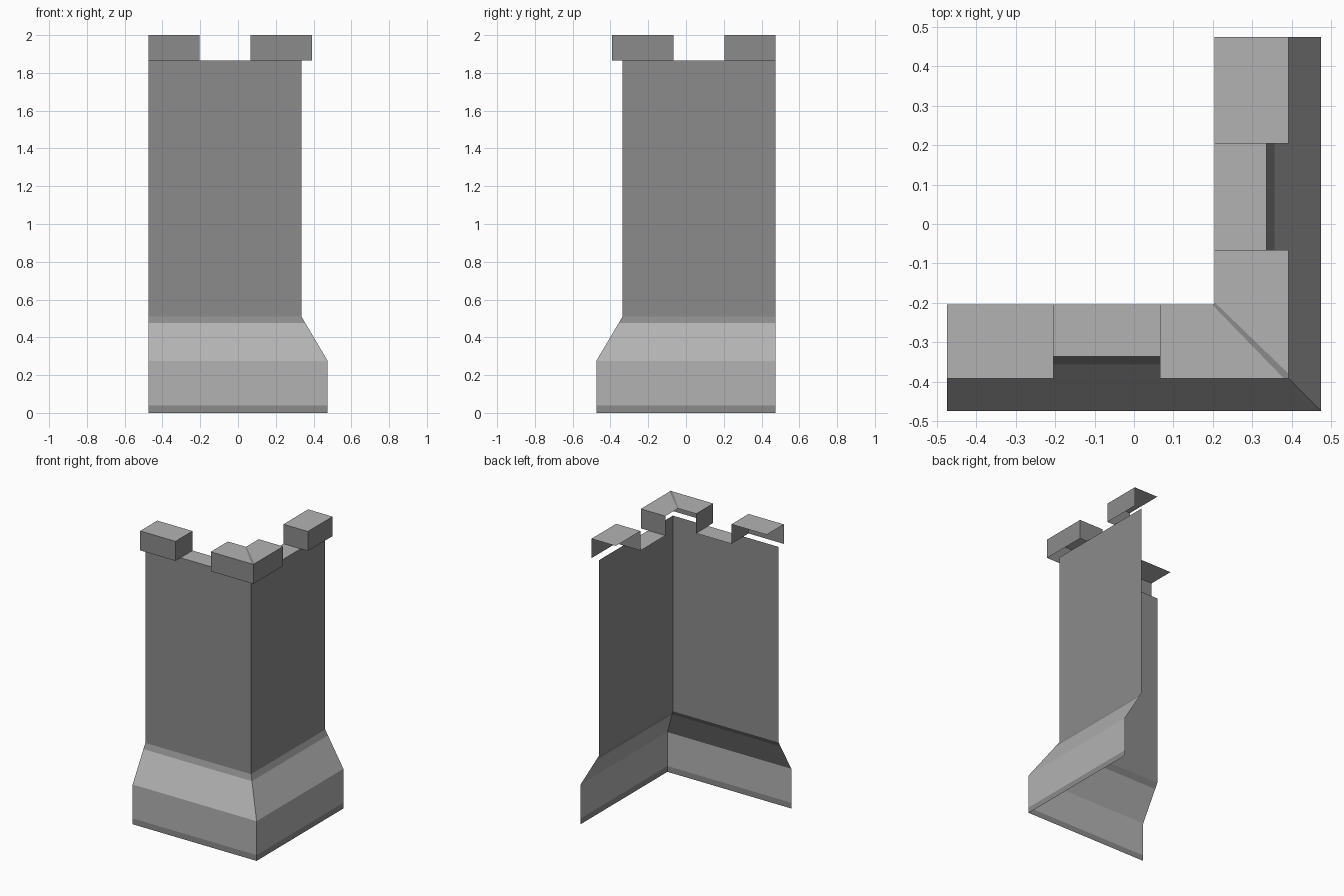
import bpy, bmesh

if "Cube" in bpy.data.objects:
    bpy.data.objects.remove(bpy.data.objects["Cube"])

END = 0.475      # cut end of each wall arm
WALL = 0.336     # wall face distance
OUT = 0.392      # battlement overhang
INN = 0.205      # inner battlement edge
Z0, Z1 = 1.865, 2.0


def make_mat(name, v):
    m = bpy.data.materials.new(name)
    m.diffuse_color = (v, v, v, 1)
    m.use_nodes = True
    m.node_tree.nodes["Principled BSDF"].inputs["Base Color"].default_value = m.diffuse_color
    return m


DARK = make_mat("dark stone", 0.26)
LIGHT = make_mat("light stone", 0.45)


def build(name, faces):
    """faces: list of (points, material index); each is mirrored over the corner diagonal."""
    bm = bmesh.new()
    for pts, mi in faces:
        for mirrored in (False, True):
            p = [(-y, -x, z) for x, y, z in reversed(pts)] if mirrored else pts
            f = bm.faces.new([bm.verts.new(c) for c in p])
            f.material_index = mi
    bmesh.ops.remove_doubles(bm, verts=bm.verts, dist=1e-4)
    me = bpy.data.meshes.new(name)
    bm.to_mesh(me)
    bm.free()
    me.materials.append(DARK)
    me.materials.append(LIGHT)
    ob = bpy.data.objects.new(name, me)
    bpy.context.collection.objects.link(ob)
    return ob


def strip(d0, z0, d1, z1, mi):
    """Front band from the cut end to the mitred corner."""
    return ([(-END, -d0, z0), (d0, -d0, z0), (d1, -d1, z1), (-END, -d1, z1)], mi)


def top(x0, x1, y0, z, mi=1):
    return ([(x0, y0, z), (x1, y0, z), (x1, -INN, z), (x0, -INN, z)], mi)


def side(x, facing):
    p = [(x, -OUT, Z0), (x, -INN, Z0), (x, -INN, Z1), (x, -OUT, Z1)]
    return (p if facing > 0 else p[::-1], 0)


def front(x0, x1):
    return ([(x0, -OUT, Z0), (x1, -OUT, Z0), (x1, -OUT, Z1), (x0, -OUT, Z1)], 0)


# flared base: dark foot line, light courses, dark upper edge
mid = END - (END - WALL) * 0.2 / 0.235
build("flared_base", [
    strip(END, 0, END, 0.04, 0),
    strip(END, 0.04, END, 0.275, 1),
    strip(END, 0.275, mid, 0.475, 1),
    strip(mid, 0.475, WALL, 0.51, 0),
])

# tall wall faces
build("corner_wall", [strip(WALL, 0.51, WALL, Z0, 0)])

# low floors in the gaps between merlons
build("gap_floor", [top(-0.205, 0.066, -WALL, Z0)])

# end merlons: open shells with front, side and top
build("end_merlon", [front(-END, -0.205), side(-0.205, 1),
                     top(-END, -0.205, -OUT, Z1)])

# corner merlon with a thin dark seam on the mitre
s = 0.006
build("corner_merlon", [
    front(0.066, OUT), side(0.066, -1),
    ([(0.066, -OUT, Z1), (OUT - 2 * s, -OUT, Z1), (INN - s, -INN, Z1), (0.066, -INN, Z1)], 1),
    ([(OUT - 2 * s, -OUT, Z1), (OUT, -OUT, Z1), (INN, -INN, Z1), (INN - s, -INN, Z1)], 0),
])
